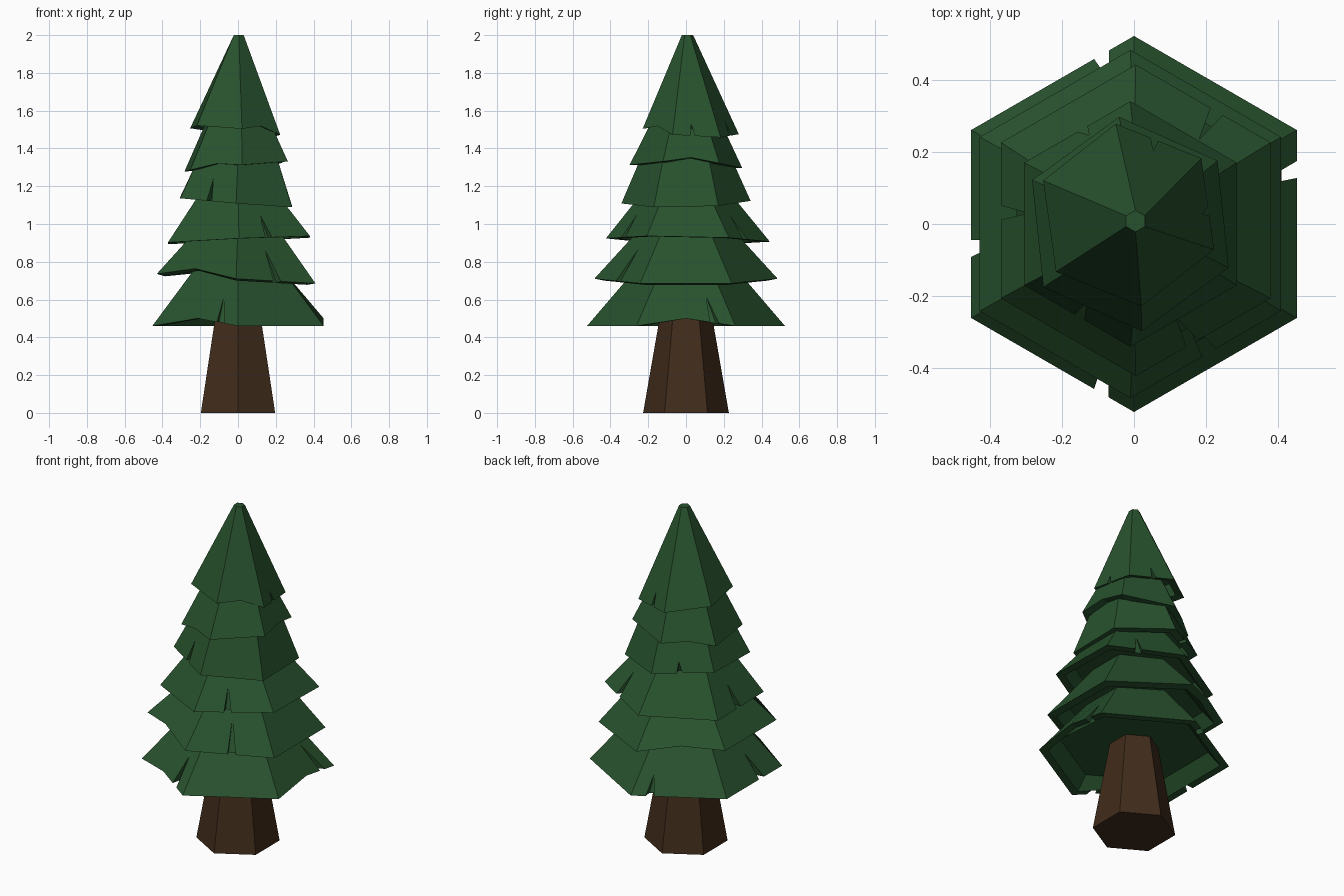
import bpy, bmesh, math
from mathutils import Vector

if "Cube" in bpy.data.objects:
    bpy.data.objects.remove(bpy.data.objects["Cube"])


def material(name, rgb):
    m = bpy.data.materials.new(name)
    m.diffuse_color = (*rgb, 1)
    m.use_nodes = True
    m.node_tree.nodes["Principled BSDF"].inputs["Base Color"].default_value = m.diffuse_color
    return m


LEAF = material("needles", (0.021, 0.085, 0.027))
BARK = material("bark", (0.052, 0.025, 0.011))


def hexagon(cx, cy, z, r, rot=0, tilt=(0, 0)):
    pts = []
    for k in range(6):
        a = math.radians(90 + 60 * k + rot)
        x, y = cx + r * math.cos(a), cy + r * math.sin(a)
        pts.append(Vector((x, y, z + tilt[0] * x + tilt[1] * y)))
    return pts


def finish(name, bm, mat):
    bmesh.ops.remove_doubles(bm, verts=bm.verts, dist=1e-5)
    bmesh.ops.recalc_face_normals(bm, faces=bm.faces)
    me = bpy.data.meshes.new(name)
    bm.to_mesh(me)
    bm.free()
    me.materials.append(mat)
    ob = bpy.data.objects.new(name, me)
    bpy.context.collection.objects.link(ob)


def add_face(bm, *pts):
    bm.faces.new([bm.verts.new(p) for p in pts])


def tier(name, bottom, top, ceiling, drop, notches, bends):
    """Hollow hexagonal skirt; notches {side: (t, height)}, bends {side: (t, rise)}."""
    bm = bmesh.new()
    centre = sum(bottom, Vector()) / 6
    r = (bottom[0] - centre).length
    inner = [p.lerp(centre, 0.05 / r) - Vector((0, 0, drop)) for p in bottom]
    roof = [p.lerp(q.lerp(Vector((0, 0, q.z)), 0.2), ceiling) for p, q in zip(inner, top)]
    for k in range(6):
        j = (k + 1) % 6
        notch, bend = notches.get(k), bends.get(k)
        w = 0.045
        ts = [0, 1]
        if notch:
            ts += [notch[0] - w, notch[0] + w]
        if bend:
            ts.append(bend[0])
        ts.sort()

        def edge(ring, t):
            p = ring[k].lerp(ring[j], t)
            if bend:
                p.z += bend[1] * min(t / bend[0], (1 - t) / (1 - bend[0]))
            return p

        out_pts = [edge(bottom, t) for t in ts]
        in_pts = [edge(inner, t) for t in ts]
        wall = []
        for i, t in enumerate(ts):
            wall.append(out_pts[i])
            if i + 1 == len(ts):
                break
            o0, o1, i0, i1 = out_pts[i], out_pts[i + 1], in_pts[i], in_pts[i + 1]
            if notch and abs(t - (notch[0] - w)) < 1e-6:
                # notch dents the outer wall back to the inner rim
                u = notch[1] / (top[k].z - bottom[k].z)
                tip = bottom[k].lerp(bottom[j], notch[0] - 0.02).lerp(
                    top[k].lerp(top[j], notch[0] - 0.02), u)
                wall.append(tip)
                add_face(bm, o0, tip, i0)
                add_face(bm, i0, tip, i1)
                add_face(bm, i1, tip, o1)
            else:
                add_face(bm, o0, o1, i1, i0)
        add_face(bm, *wall, top[j], top[k])
        add_face(bm, *in_pts, roof[j], roof[k])
    add_face(bm, *top)
    add_face(bm, *roof)
    finish(name, bm, LEAF)


# Trunk: tapered hexagonal prism
bm = bmesh.new()
low, high = hexagon(0, 0, 0, 0.227), hexagon(0, 0, 0.58, 0.126)
add_face(bm, *low)
add_face(bm, *high)
for k in range(6):
    j = (k + 1) % 6
    add_face(bm, low[k], low[j], high[j], high[k])
finish("trunk", bm, BARK)

# Foliage: side 0 is back left, then left, front left, front right, right, back right
# bottom (cx, cy, z, r, rot, tilt), top (cx, cy, z, r, rot), ceiling, drop, notches, bends
TIERS = [
    ((0, 0, 0.46, 0.524, 0, (0, 0)), (0, 0, 0.78, 0.25, 0), 0.24, 0,
     {0: (0.2, 0.1), 1: (0.63, 0.13), 2: (0.8, 0.15), 4: (0.79, 0.16)},
     {2: (0.53, 0.04), 4: (0.5, 0.04)}),
    ((-0.01, 0, 0.71, 0.485, 0, (-0.06, 0)), (0, 0, 1.0, 0.22, 0), 0.24, 0.01,
     {3: (0.52, 0.16)}, {2: (0.48, 0.04), 0: (0.5, 0.03)}),
    ((0.005, 0.01, 0.915, 0.434, 0, (0.045, -0.02)), (0, 0, 1.18, 0.22, 0), 0.24, 0,
     {3: (0.42, 0.12), 5: (0.4, 0.12), 1: (0.45, 0.12)}, {}),
    ((-0.01, 0, 1.115, 0.342, 0, (-0.08, 0.02)), (0, 0, 1.36, 0.235, 0), 0.24, 0,
     {2: (0.52, 0.11), 0: (0.45, 0.06)}, {}),
    ((-0.01, 0, 1.305, 0.3, 6, (0.09, -0.02)), (0, 0, 1.55, 0.18, 6), 0.24, 0,
     {}, {4: (0.5, 0.025), 2: (0.5, 0.02), 0: (0.5, 0.02)}),
    ((-0.015, 0.025, 1.49, 0.257, 8, (-0.1, -0.07)), (0.004, 0.008, 2.0, 0.03, 0), 0.14, -0.01,
     {4: (0.42, 0.06), 5: (0.55, 0.08)}, {3: (0.5, 0.03)}),
]
for n, (low, high, ceiling, drop, notches, bends) in enumerate(TIERS, 1):
    tier(f"foliage_tier_{n}", hexagon(*low), hexagon(*high), ceiling, drop, notches, bends)
